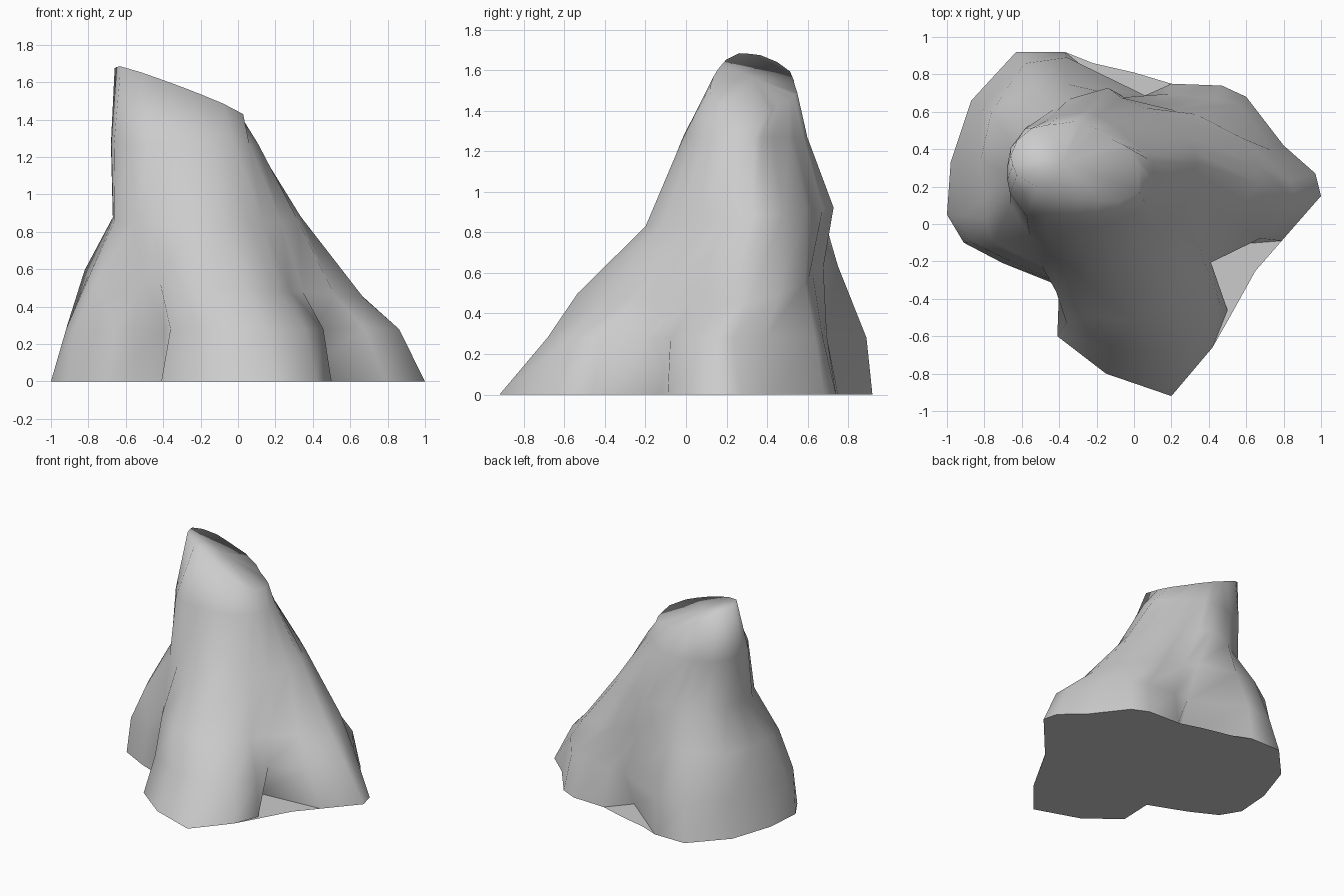
import bpy
import bmesh
from math import atan2, cos, sin
from mathutils import Vector

default_cube = bpy.data.objects.get("Cube")
if default_cube:
    bpy.data.objects.remove(default_cube, do_unlink=True)

# One stone colour for the whole rock
stone = bpy.data.materials.new("grey_stone")
stone.use_nodes = True
stone_colour = (0.6, 0.6, 0.6, 1)
stone.diffuse_color = stone_colour
stone.node_tree.nodes["Principled BSDF"].inputs["Base Color"].default_value = stone_colour

# Foot of the wall, counter-clockwise from the side spur
FOOTPRINT = [
    (1, .15), (.97, .27), (.8, .42), (.6, .68), (.47, .74), (.2, .75),
    (.05, .58), (-.37, .92), (-.63, .92), (-.87, .66), (-.98, .33),
    (-1, .05), (-.91, -.1), (-.7, -.21), (-.4, -.33), (-.41, -.6),
    (-.15, -.8), (.2, -.92), (.42, -.66), (.5, -.46), (.26, -.13), (.79, -.09),
]
DIRECTIONS = [atan2(y, x) for x, y in FOOTPRINT]

# Ledges that close the ground below the back and side recesses
BACK_LEDGE = [(0, .81), (-.22, .86)]
SIDE_LEDGE = [(.5, -.52), (.65, -.25), (.79, -.09)]


def level_height(height, rise=0, drop=0):
    """Height rule that rises to the back and drops along the side spur."""
    return lambda x, y: height + rise * y - drop * max(x, 0)


def summit_height(x, y):
    """Height rule for the summit, which slopes down to the side and back."""
    return 1.54 - .42 * (x + .33) - .22 * (y - .35)


def section(bm, centre, radii, height_rule):
    """Add one ring of points around a centre."""
    ring = []
    for direction, radius in zip(DIRECTIONS, radii):
        x = centre[0] + radius * cos(direction)
        y = centre[1] + radius * sin(direction)
        ring.append(bm.verts.new((x, y, height_rule(x, y))))
    return ring


def bridge(bm, lower, upper):
    """Skin two neighbouring rings with quads."""
    count = len(lower)
    for i in range(count):
        j = (i + 1) % count
        bm.faces.new((lower[i], lower[j], upper[j], upper[i]))


def finish(bm, name, smooth):
    """Turn a bmesh into a named object with the stone material."""
    mesh = bpy.data.meshes.new(name)
    bm.to_mesh(mesh)
    bm.free()
    mesh.materials.append(stone)
    for polygon in mesh.polygons:
        polygon.use_smooth = smooth
    rock_part = bpy.data.objects.new(name, mesh)
    bpy.context.scene.collection.objects.link(rock_part)
    return rock_part


# Rock body: sections stacked from the ground to the summit
body = bmesh.new()
rings = [[body.verts.new((x, y, 0)) for x, y in FOOTPRINT]]

# Foot, with the recesses closing over
rings.append(section(body, (0, 0), [
    .87, .87, .84, .85, .8, .72, .69, .96, 1.04, 1.02, .97,
    .92, .88, .69, .5, .64, .67, .7, .67, .62, .46, .68,
], level_height(.28)))

# Shoulder, with the shelf of the side spur
rings.append(section(body, (-.1, .1), [
    .78, .79, .77, .65, .6, .54, .58, .7, .78, .83, .76,
    .7, .7, .68, .51, .56, .6, .65, .58, .52, .5, .62,
], level_height(.56, .1, .2)))

# Waist
rings.append(section(body, (-.18, .25), [
    .52, .52, .5, .46, .44, .44, .48, .45, .44, .47, .49,
    .49, .49, .5, .49, .46, .45, .46, .44, .43, .46, .5,
], level_height(.85, .1)))

# Neck
rings.append(section(body, (-.28, .28), [
    .38, .36, .32, .3, .3, .31, .32, .32, .33, .38, .4,
    .4, .4, .4, .38, .34, .3, .3, .32, .35, .38, .39,
], level_height(1.27)))

# Sloping summit
rings.append(section(body, (-.33, .35), [
    .32, .28, .23, .21, .2, .19, .2, .2, .22, .27, .31,
    .33, .32, .31, .24, .21, .2, .22, .27, .34, .4, .36,
], summit_height))

for lower, upper in zip(rings, rings[1:]):
    bridge(body, lower, upper)

# Summit cap, fanned around a crown point
crown = body.verts.new((-.38, .33, summit_height(-.38, .33)))
for start, end in zip(rings[-1], rings[-1][1:] + rings[-1][:1]):
    body.faces.new((start, end, crown))
bmesh.ops.recalc_face_normals(body, faces=body.faces)
finish(body, "rock_body", True)

# Underside: flat ground face that spans both recesses
ground = bmesh.new()
outline = FOOTPRINT[:6] + BACK_LEDGE + FOOTPRINT[7:-3] + SIDE_LEDGE
corners = [ground.verts.new(Vector((x, y, 0))) for x, y in outline]
underside = ground.faces.new(list(reversed(corners)))
bmesh.ops.triangulate(ground, faces=[underside])
finish(ground, "rock_underside", False)
